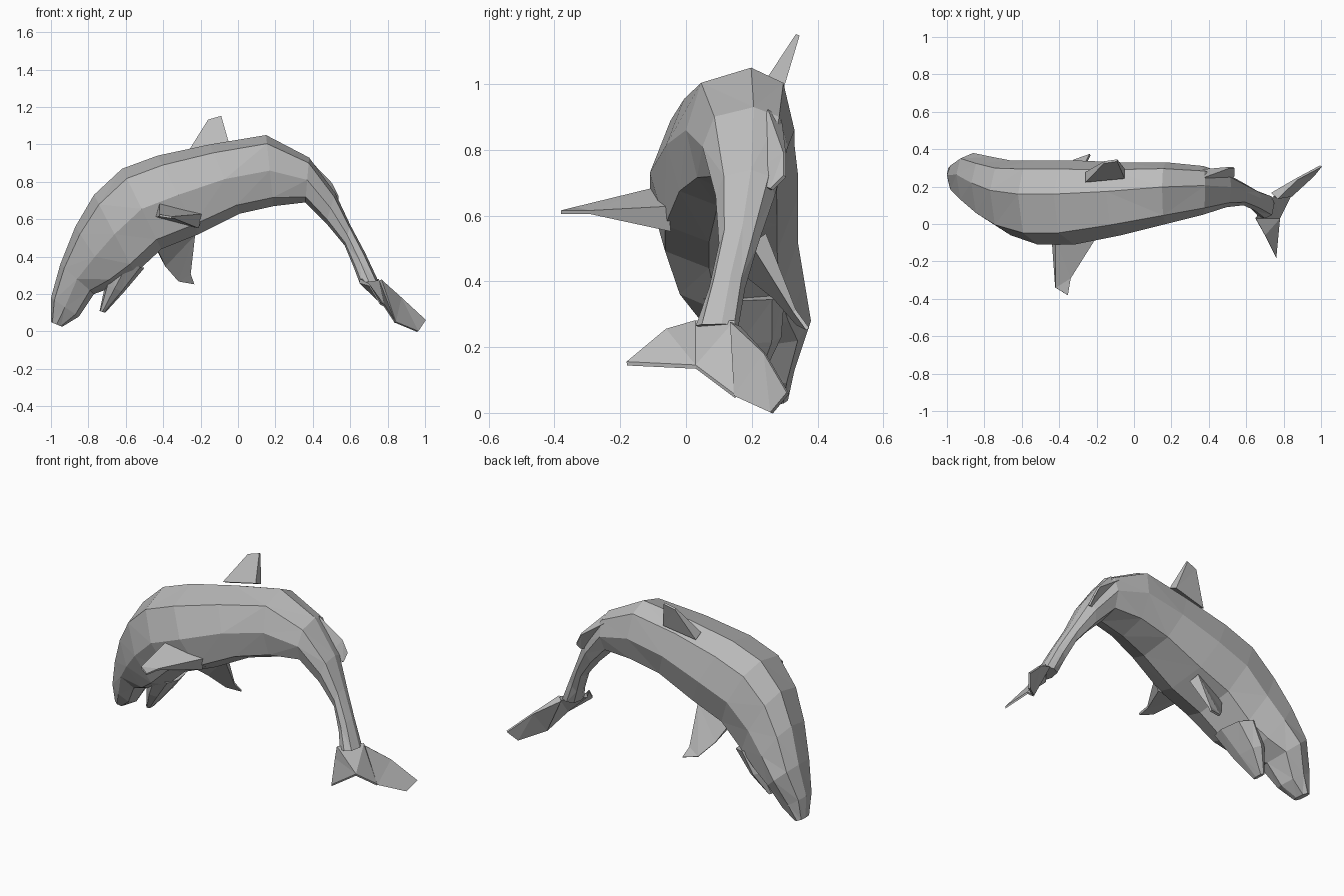
import bpy, bmesh, math
from mathutils import Vector

cube = bpy.data.objects.get("Cube")
if cube:
    bpy.data.objects.remove(cube)

grey = bpy.data.materials.new("grey skin")
grey.use_nodes = True
colour = (0.5, 0.5, 0.5, 1)
grey.diffuse_color = colour
grey.node_tree.nodes["Principled BSDF"].inputs["Base Color"].default_value = colour


def finish(bm, name):
    bmesh.ops.recalc_face_normals(bm, faces=bm.faces)
    mesh = bpy.data.meshes.new(name)
    bm.to_mesh(mesh)
    bm.free()
    mesh.materials.append(grey)
    obj = bpy.data.objects.new(name, mesh)
    bpy.context.collection.objects.link(obj)
    return obj


def soft(value, power=0.8):
    return math.copysign(abs(value) ** power, value)


def loft(name, sections, sides=8, roll=0.2):
    """Skin rings given as (upper x, z, lower x, z, min y, max y)."""
    bm = bmesh.new()
    rings = []
    for ux, uz, lx, lz, y0, y1 in sections:
        ring = []
        for i in range(sides):
            a = math.tau * i / sides
            c, s = soft(math.cos(a)), soft(math.sin(a))
            t, half = (1 + c) / 2, (y1 - y0) / 2
            y = (y0 + y1) / 2 + half * (s + roll * c * (1 - abs(s)))
            ring.append(bm.verts.new((lx + (ux - lx) * t, y, lz + (uz - lz) * t)))
        rings.append(ring)
    for a, b in zip(rings, rings[1:]):
        for i in range(sides):
            j = (i + 1) % sides
            bm.faces.new((a[i], a[j], b[j], b[i]))
    bm.faces.new(rings[0])
    bm.faces.new(rings[-1])
    bmesh.ops.triangulate(bm, faces=bm.faces)
    return finish(bm, name)


def fin(name, outline, root, thick):
    """Flat blade; the first `root` points are thick, the others thin."""
    bm = bmesh.new()
    pts = [Vector(p) for p in outline]
    normal = (pts[1] - pts[0]).cross(pts[2] - pts[0]).normalized()
    widths = [thick if i < root else 0.006 for i in range(len(pts))]
    a = [bm.verts.new(p + normal * w) for p, w in zip(pts, widths)]
    b = [bm.verts.new(p - normal * w) for p, w in zip(pts, widths)]
    bm.faces.new(a)
    bm.faces.new(b[::-1])
    for i in range(len(pts)):
        j = (i + 1) % len(pts)
        bm.faces.new((a[i], b[i], b[j], a[j]))
    bmesh.ops.triangulate(bm, faces=bm.faces)
    return finish(bm, name)


# Arched body from snout to tail stalk
loft("body", [
    (-1.0, 0.05, -0.94, 0.025, 0.21, 0.31),
    (-1.0, 0.18, -0.85, 0.08, 0.16, 0.33),
    (-0.95, 0.36, -0.77, 0.2, 0.09, 0.38),
    (-0.87, 0.56, -0.66, 0.24, 0.01, 0.36),
    (-0.77, 0.73, -0.55, 0.31, -0.06, 0.34),
    (-0.62, 0.87, -0.41, 0.44, -0.11, 0.34),
    (-0.43, 0.94, -0.21, 0.52, -0.11, 0.34),
    (-0.15, 1.0, 0.01, 0.63, -0.06, 0.33),
    (0.15, 1.05, 0.19, 0.67, 0.0, 0.33),
    (0.38, 0.93, 0.36, 0.69, 0.05, 0.31),
    (0.52, 0.74, 0.47, 0.58, 0.09, 0.27),
    (0.6, 0.57, 0.57, 0.46, 0.1, 0.22),
    (0.68, 0.42, 0.62, 0.34, 0.07, 0.18),
    (0.75, 0.27, 0.65, 0.26, 0.03, 0.16),
])

# Open lower jaw
loft("lower_jaw", [
    (-0.74, 0.11, -0.71, 0.1, 0.15, 0.23),
    (-0.71, 0.25, -0.61, 0.21, 0.08, 0.29),
    (-0.68, 0.38, -0.5, 0.34, 0.03, 0.3),
])

# Back fin
fin("dorsal_fin", [(-0.05, 0.27, 1.0), (-0.26, 0.25, 0.96), (-0.16, 0.33, 1.13),
                   (-0.09, 0.34, 1.15)], 2, 0.03)

# Side flippers
fin("right_flipper", [(-0.2, -0.05, 0.59), (-0.43, -0.08, 0.65), (-0.42, -0.34, 0.62),
                      (-0.355, -0.38, 0.61), (-0.34, -0.29, 0.61)], 2, 0.04)
fin("left_flipper", [(-0.24, 0.22, 0.53), (-0.44, 0.18, 0.45), (-0.39, 0.27, 0.35),
                     (-0.32, 0.34, 0.27), (-0.235, 0.37, 0.255), (-0.255, 0.33, 0.31)], 2, 0.03)

# Ridge hooking out above the tail stalk
fin("tail_ridge", [(0.45, 0.2, 0.7), (0.36, 0.27, 0.91), (0.5, 0.3, 0.79),
                   (0.535, 0.3, 0.72), (0.535, 0.26, 0.68)], 2, 0.03)

# Tail flukes meeting at a central notch
notch, stalk = (0.84, 0.15, 0.05), (0.75, 0.15, 0.27)
fin("left_fluke", [stalk, notch, (0.96, 0.26, 0.0), (1.0, 0.31, 0.06),
                   (0.87, 0.24, 0.18)], 1, 0.025)
fin("right_fluke", [stalk, (0.65, 0.03, 0.27), (0.7, -0.06, 0.25), (0.76, -0.18, 0.15),
                    (0.78, 0.03, 0.14), notch], 2, 0.012)
